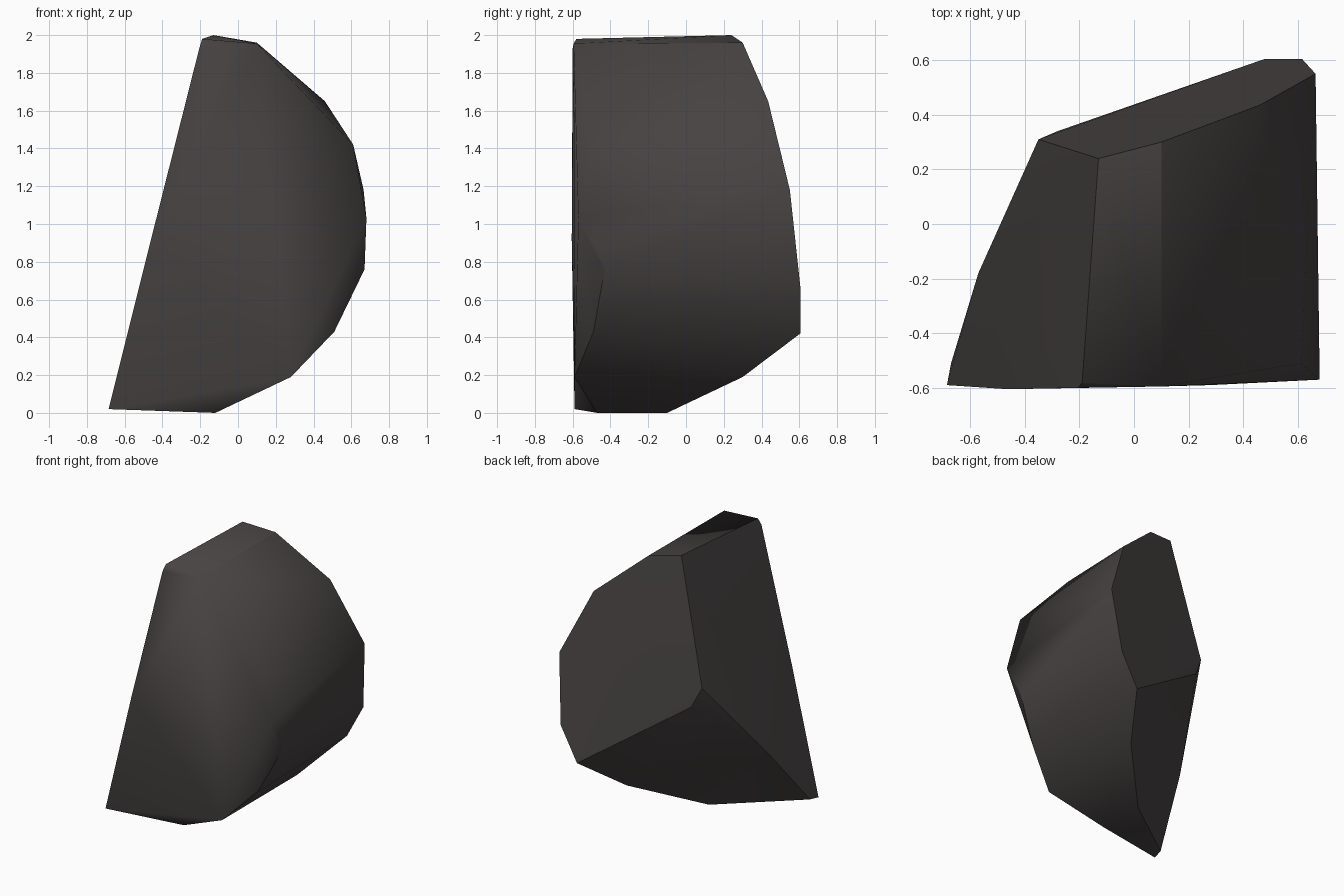
import bpy, bmesh, math
from mathutils import Vector

if "Cube" in bpy.data.objects:
    bpy.data.objects.remove(bpy.data.objects["Cube"])

# Corner points of the broken rock shard
front = [(-.685, -.59, .02), (-.46, -.605, .92), (-.205, -.60, 1.93), (-.19, -.58, 1.98),
         (.10, -.595, 1.955), (.68, -.57, 1.03), (.28, -.59, .19)]
rim = [(.61, -.51, 1.42), (.67, -.43, .76), (.51, -.49, .43), (-.12, -.47, 0)]
back = [(-.13, .24, 2.0), (.10, .30, 1.96), (.46, .435, 1.65), (.665, .55, 1.18), (.615, .605, .67)]
# Underside break: left shoulder, back shoulder, back foot, right foot, left notch, base, left toe
under = [(-.35, .31, 1.09), (-.28, .34, .94), (.48, .605, .42), (.28, .30, .19),
         (-.57, -.18, .46), (-.12, -.10, 0), (-.67, -.51, .03)]

# Stone colour
stone = bpy.data.materials.new("dark stone")
stone.diffuse_color = (.062, .055, .054, 1)
stone.use_nodes = True
stone.node_tree.nodes["Principled BSDF"].inputs["Base Color"].default_value = stone.diffuse_color

# Rock body as the hull of its corners
bm = bmesh.new()
for p in front + rim + back:
    bm.verts.new(p)
u = [bm.verts.new(p) for p in under]
bmesh.ops.convex_hull(bm, input=bm.verts[:])
bm.normal_update()

# Underside: replace the hull faces with a slightly hollow fold
if all(v.link_faces for v in u):
    old = [f for f in bm.faces if all(v in u for v in f.verts) and f.normal.y > 0 and f.normal.z < 0]
    bmesh.ops.delete(bm, geom=old, context='FACES')
    for ids in ((0, 1, 4), (1, 2, 3), (1, 3, 4), (4, 3, 5), (4, 5, 6)):
        bm.faces.new([u[i] for i in ids])
    bmesh.ops.holes_fill(bm, edges=[e for e in bm.edges if e.is_boundary], sides=6)
bmesh.ops.delete(bm, geom=[v for v in bm.verts if not v.link_faces], context='VERTS')
bmesh.ops.recalc_face_normals(bm, faces=bm.faces[:])
bm.normal_update()

# Soft worn front and rim, crisp edges around the broken left, back and underside
cut_left = Vector((-.97, 0, .25))
for f in bm.faces:
    f.smooth = True
for e in bm.edges:
    if len(e.link_faces) != 2:
        continue
    a, b = (f.normal for f in e.link_faces)
    on_left = max(a.dot(cut_left), b.dot(cut_left)) > .97
    on_front = min(a.y, b.y) < -.85
    if a.angle(b) > math.radians(30) and (on_left or not on_front):
        e.smooth = False

mesh = bpy.data.meshes.new("rock_shard")
bm.to_mesh(mesh)
bm.free()
mesh.materials.append(stone)
rock = bpy.data.objects.new("rock_shard", mesh)
bpy.context.collection.objects.link(rock)
